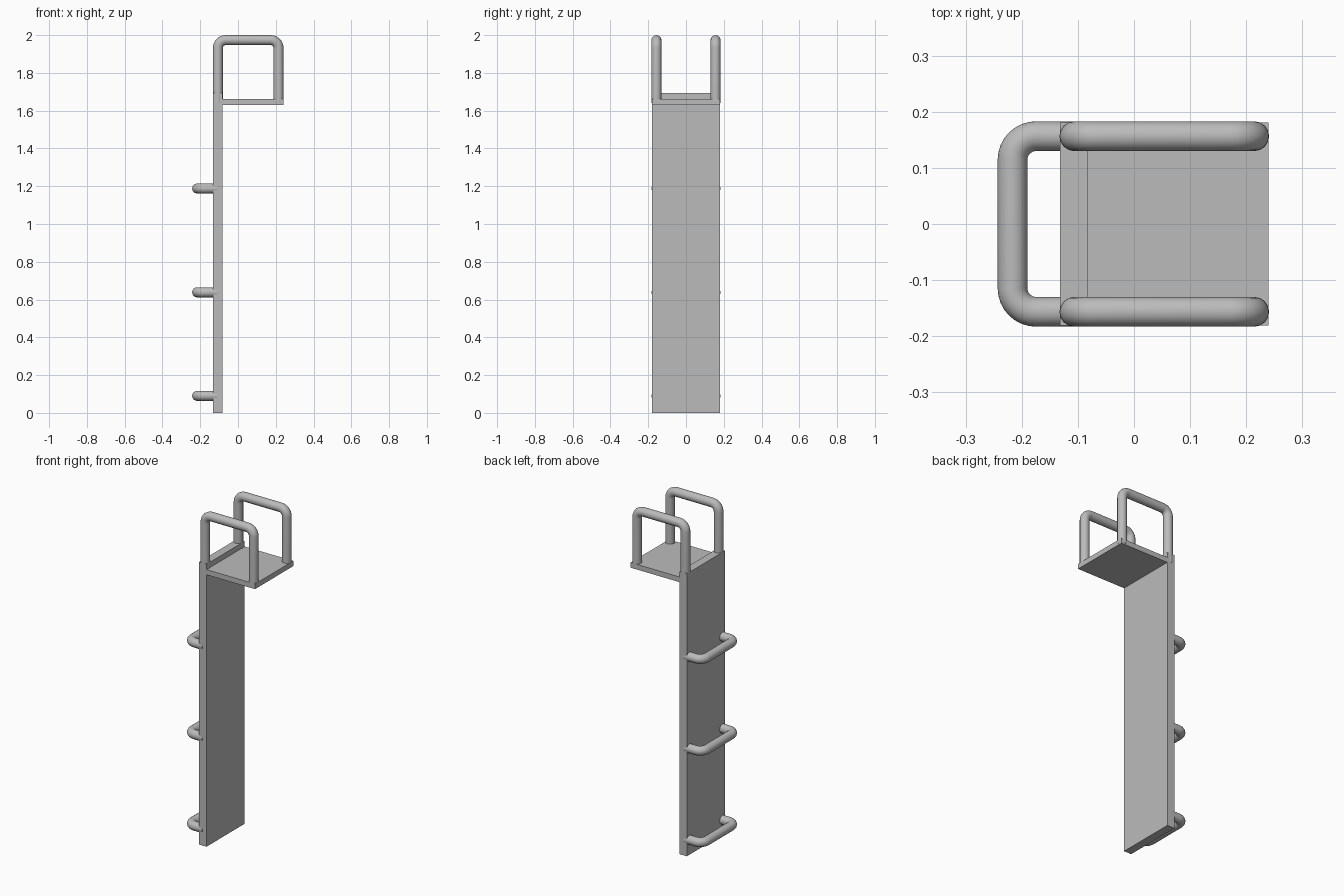
import bpy
import math
from mathutils import Vector

cube = bpy.data.objects.get("Cube")
if cube:
    bpy.data.objects.remove(cube, do_unlink=True)

GREY = (0.5, 0.5, 0.5, 1.0)
metal = bpy.data.materials.new("plain_grey")
metal.use_nodes = True
metal.diffuse_color = GREY
metal.node_tree.nodes["Principled BSDF"].inputs["Base Color"].default_value = GREY

TUBE = 0.0265   # tube radius
BEND = 0.042    # bend radius along the tube centre
HALF = 0.181    # half width of the boards


def box(name, low, high):
    low, high = Vector(low), Vector(high)
    bpy.ops.mesh.primitive_cube_add(size=1, location=(low + high) / 2)
    obj = bpy.context.object
    obj.name = name
    obj.scale = high - low
    bpy.ops.object.transform_apply(location=False, rotation=False, scale=True)
    obj.data.materials.append(metal)
    return obj


def rounded_path(corners, steps=8):
    """Replace each right-angle inner corner by a quarter arc."""
    pts = [Vector(c) for c in corners]
    path = [pts[0]]
    for before, corner, after in zip(pts, pts[1:], pts[2:]):
        a = (before - corner).normalized() * BEND
        b = (after - corner).normalized() * BEND
        for i in range(steps + 1):
            t = math.pi / 2 * i / steps
            path.append(corner + a * (1 - math.sin(t)) + b * (1 - math.cos(t)))
    return path + [pts[-1]]


def tube(name, corners):
    path = rounded_path(corners)
    curve = bpy.data.curves.new(name, "CURVE")
    curve.dimensions = "3D"
    curve.bevel_depth = TUBE
    curve.bevel_resolution = 6
    curve.use_fill_caps = True
    spline = curve.splines.new("POLY")
    spline.points.add(len(path) - 1)
    for point, co in zip(spline.points, path):
        point.co = (*co, 1)
    obj = bpy.data.objects.new(name, curve)
    bpy.context.collection.objects.link(obj)
    bpy.ops.object.select_all(action="DESELECT")
    obj.select_set(True)
    bpy.context.view_layer.objects.active = obj
    bpy.ops.object.convert(target="MESH")
    obj = bpy.context.object
    obj.name = name
    obj.data.materials.clear()
    obj.data.materials.append(metal)
    bpy.ops.object.shade_smooth_by_angle(angle=math.radians(40))
    return obj


# Upright board and the platform at its top
box("upright_board", (-0.132, -HALF, 0), (-0.082, HALF, 1.693))
box("platform", (-0.082, -HALF, 1.63), (0.24, HALF, 1.661))

# Hand rails on both sides of the platform
for side, y in (("right", -0.1565), ("left", 0.1565)):
    tube(side + "_hand_rail", [(-0.1065, y, 1.64), (-0.1065, y, 1.9735),
                               (0.2145, y, 1.9735), (0.2145, y, 1.64)])

# Climbing rungs set into the upright board
for name, z in (("lower", 0.09), ("middle", 0.638), ("upper", 1.188)):
    tube(name + "_rung", [(-0.11, -0.1565, z), (-0.2165, -0.1565, z),
                          (-0.2165, 0.1565, z), (-0.11, 0.1565, z)])
